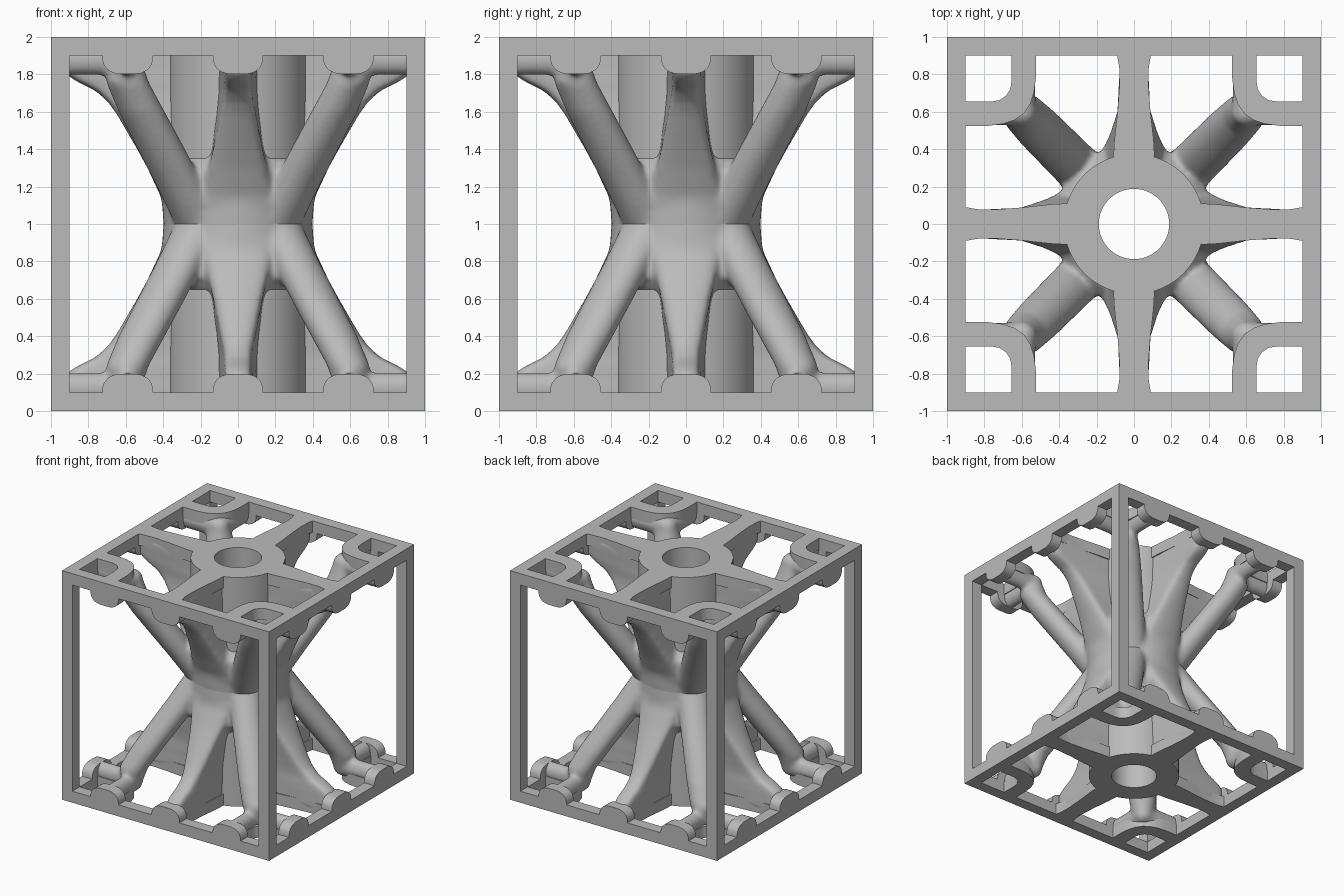
import bpy, bmesh
from math import sin, cos, pi, radians, hypot
from mathutils import Matrix, Vector

cube = bpy.data.objects.get("Cube")
if cube:
    bpy.data.objects.remove(cube)

grey = bpy.data.materials.new("plain_grey")
grey.use_nodes = True
grey.diffuse_color = (0.5, 0.5, 0.5, 1)
grey.node_tree.nodes["Principled BSDF"].inputs["Base Color"].default_value = (0.5, 0.5, 0.5, 1)

TUBE_R, HOLE_R, BAR = 0.375, 0.188, 0.1
quarter_turns = [Matrix.Rotation(i * pi / 2, 4, 'Z') for i in range(4)]


def finish(name, bm, smooth=True, mirror=False):
    """Turn a bmesh, modelled from z = 0 up, into an object centred on z = 1."""
    bmesh.ops.translate(bm, verts=bm.verts, vec=(0, 0, -1))
    bmesh.ops.recalc_face_normals(bm, faces=bm.faces)
    mesh = bpy.data.meshes.new(name)
    bm.to_mesh(mesh)
    bm.free()
    mesh.materials.append(grey)
    if smooth:
        mesh.polygons.foreach_set("use_smooth", [True] * len(mesh.polygons))
        mesh.set_sharp_from_angle(angle=radians(35))
    ob = bpy.data.objects.new(name, mesh)
    ob.location.z = 1
    bpy.context.collection.objects.link(ob)
    if mirror:
        add_mirror(ob)
    return ob


def add_mirror(ob, cut=False):
    mod = ob.modifiers.new("upper_half", 'MIRROR')
    mod.use_axis = (False, False, True)
    mod.use_mirror_merge = False
    if cut:
        mod.use_bisect_axis = (False, False, True)
        mod.use_bisect_flip_axis = (False, False, True)


def loft(bm, sections, cyclic=False):
    """Skin a list of closed point loops; cap the ends unless cyclic."""
    rings = [[bm.verts.new(p) for p in s] for s in sections]
    n = len(rings[0])
    pairs = list(zip(rings, rings[1:]))
    if cyclic:
        pairs.append((rings[-1], rings[0]))
    for a, b in pairs:
        for i in range(n):
            j = (i + 1) % n
            bm.faces.new((a[i], a[j], b[j], b[i]))
    if not cyclic:
        bm.faces.new(rings[0])
        bm.faces.new(rings[-1])


def lathe(bm, profile, steps=64):
    loft(bm, [[(r * cos(2 * pi * k / steps), r * sin(2 * pi * k / steps), z)
               for r, z in profile] for k in range(steps)], cyclic=True)


def box(bm, lo, hi):
    loft(bm, [[(lo[0], lo[1], z), (hi[0], lo[1], z), (hi[0], hi[1], z), (lo[0], hi[1], z)]
              for z in (lo[2], hi[2])])


def turned(points, m):
    return [m @ Vector(p) for p in points]


def outside_hole(p, least=0.25):
    """Keep a point clear of the central bore."""
    r = hypot(p[0], p[1])
    s = max(1, least / r) if r > 0 else 1
    return (p[0] * s, p[1] * s, p[2])


# Outer frame: four posts and two square rims
bm = bmesh.new()
inner = 1 - BAR
for sx in (-1, inner):
    for sy in (-1, inner):
        box(bm, (sx, sy, BAR), (sx + BAR, sy + BAR, 2 - BAR))
for z in (0, 2 - BAR):
    for s in (-1, inner):
        box(bm, (-1, s, z), (1, s + BAR, z + BAR))
        box(bm, (s, -inner, z), (s + BAR, inner, z + BAR))
finish("frame", bm, smooth=False)

# Rounded lugs that rise from the rims
bm = bmesh.new()
half = [(0.135 * cos(a) * abs(cos(a)) ** -0.3, BAR + 0.1 * sin(a) ** 0.8)
        for a in [pi * k / 16 for k in range(17)] if sin(a) >= 0 and abs(cos(a)) > 1e-6]
for m in quarter_turns:
    for c in (-0.59, 0, 0.59):
        loft(bm, [turned([(c + x, y, z) for x, z in half], m) for y in (-1, -inner)])
finish("rim_lugs", bm, mirror=True)

# Central tube
bm = bmesh.new()
lathe(bm, [(HOLE_R, 0), (TUBE_R, 0), (TUBE_R, 2), (HOLE_R, 2)])
finish("centre_tube", bm)

# Flat spokes from the tube to the rim
bm = bmesh.new()
side = [(0.36, 0.11), (0.45, 0.105), (0.6, 0.088), (0.75, 0.077), (0.84, 0.079), (0.9, 0.09)]
spoke = side + [(x, -y) for x, y in reversed(side)]
for m in quarter_turns:
    loft(bm, [turned([(x, y, z) for x, y in spoke], m) for z in (0, BAR)])
finish("spokes", bm, mirror=True)

# Curved corner brackets
bm = bmesh.new()
near = [(0.9, 0.525), (0.78, 0.525), (0.7, 0.535), (0.64, 0.555)]
far = [(0.9, 0.655), (0.76, 0.655), (0.72, 0.662)]
bracket = (near + [(0.59, 0.59)] + [(y, x) for x, y in reversed(near)]
           + [(y, x) for x, y in far] + [(0.685, 0.685)] + list(reversed(far)))
for m in quarter_turns:
    loft(bm, [turned([(x, y, z) for x, y in bracket], m) for z in (0, BAR)])
finish("corner_brackets", bm, mirror=True)

# Organic support: fins, slanted legs and collar fused together
bm = bmesh.new()
# fin rows: height, reach, inner half width, outer half width
fin = [(0.04, 0.93, 0.105, 0.075), (0.19, 0.93, 0.105, 0.07), (0.23, 0.88, 0.11, 0.068),
       (0.29, 0.76, 0.11, 0.07), (0.35, 0.695, 0.115, 0.08), (0.42, 0.645, 0.12, 0.095),
       (0.6, 0.54, 0.14, 0.13), (0.7, 0.485, 0.16, 0.155), (0.85, 0.415, 0.18, 0.18),
       (0.97, 0.385, 0.19, 0.19), (1.1, 0.38, 0.19, 0.19)]


def fin_section(z, reach, wi, wo):
    nose = [(reach - 0.05 + 0.05 * cos(a), wo * sin(a)) for a in
            [pi * (k / 8 - 0.5) for k in range(9)]]
    return [(0.26, -wi, z)] + [(x, y, z) for x, y in nose] + [(0.26, wi, z)]


# leg rows: height, centre on both axes, radius
leg = [(0.06, 0.6, 0.07), (0.14, 0.6, 0.09), (0.24, 0.592, 0.115), (0.4, 0.515, 0.125),
       (0.6, 0.41, 0.128), (0.8, 0.305, 0.13), (1.1, 0.15, 0.14)]


def leg_section(z, c, r):
    return [outside_hole((c + r * cos(a), c + r * sin(a), z))
            for a in [2 * pi * k / 24 for k in range(24)]]


def foot_section(t, flip):
    ring = [(0.59 + 0.063 * cos(a), t, 0.12 + 0.085 * sin(a))
            for a in [2 * pi * k / 16 for k in range(16)]]
    return [(y, x, z) for x, y, z in ring] if flip else ring


for m in quarter_turns:
    loft(bm, [turned(fin_section(*row), m) for row in fin])
    loft(bm, [turned(leg_section(*row), m) for row in leg])
    for flip in (False, True):
        loft(bm, [turned(foot_section(t, flip), m) for t in (0.57, 0.75, 0.93)])
lathe(bm, [(0.25, 0.6), (0.37, 0.64), (0.43, 0.72), (0.41, 0.85), (0.39, 1.1), (0.25, 1.1)])
support = finish("organic_support", bm)
remesh = support.modifiers.new("fuse", 'REMESH')
remesh.mode = 'VOXEL'
remesh.voxel_size = 0.016
remesh.use_smooth_shade = True
relax = support.modifiers.new("blend", 'SMOOTH')
relax.factor = 0.5
relax.iterations = 14
add_mirror(support, cut=True)
